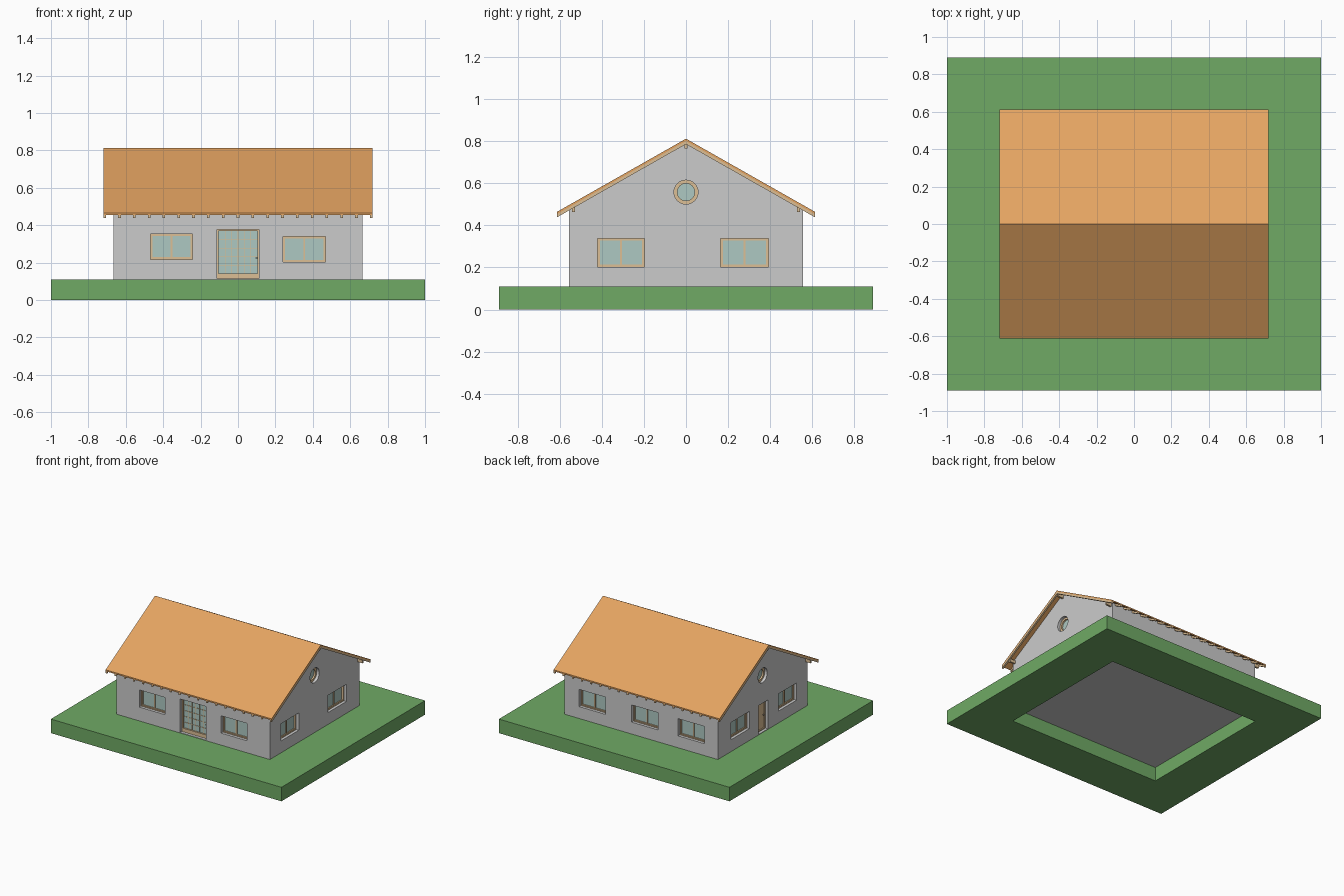
import bpy, bmesh, math
from mathutils import Matrix, Vector

if "Cube" in bpy.data.objects:
    bpy.data.objects.remove(bpy.data.objects["Cube"])

HX, HY, G = 0.665, 0.555, 0.11       # house half sizes, ground level
SLOPE, RIDGE = 0.567, 0.812          # roof pitch and ridge height
ROOF_X, ROOF_Y = 0.72, 0.612


def mat(name, c):
    m = bpy.data.materials.new(name)
    m.diffuse_color = (*c, 1)
    m.use_nodes = True
    m.node_tree.nodes["Principled BSDF"].inputs["Base Color"].default_value = m.diffuse_color
    return m


GRASS = mat("grass", (0.16, 0.40, 0.13))
TILE = mat("roof_orange", (0.78, 0.37, 0.12))
WOOD = mat("wood", (0.72, 0.52, 0.30))
GLASS = mat("glass", (0.42, 0.58, 0.54))
METAL = mat("metal", (0.25, 0.2, 0.15))


def finish(name, bm, material=None):
    bmesh.ops.recalc_face_normals(bm, faces=bm.faces)
    me = bpy.data.meshes.new(name)
    bm.to_mesh(me)
    bm.free()
    ob = bpy.data.objects.new(name, me)
    bpy.context.collection.objects.link(ob)
    if material:
        me.materials.append(material)
    return ob


def boxes(name, lims, material=None):
    """One object made of boxes given as (x0, x1, y0, y1, z0, z1)."""
    bm = bmesh.new()
    for x0, x1, y0, y1, z0, z1 in lims:
        m = Matrix.Translation(((x0 + x1) / 2, (y0 + y1) / 2, (z0 + z1) / 2)) @ \
            Matrix.Diagonal((abs(x1 - x0), abs(y1 - y0), abs(z1 - z0), 1))
        bmesh.ops.create_cube(bm, size=1, matrix=m)
    return finish(name, bm, material)


def prisms(name, profile, spans, material=None):
    """Extrude a y-z profile along each x span."""
    bm = bmesh.new()
    for x0, x1 in spans:
        f = bm.faces.new([bm.verts.new((x0, y, z)) for y, z in profile])
        ext = bmesh.ops.extrude_face_region(bm, geom=[f])["geom"]
        bmesh.ops.translate(bm, vec=(x1 - x0, 0, 0),
                            verts=[v for v in ext if isinstance(v, bmesh.types.BMVert)])
    return finish(name, bm, material)


def disc(name, x, z, r, depth, material=None):
    bm = bmesh.new()
    bmesh.ops.create_cone(bm, cap_ends=True, segments=32, radius1=r, radius2=r, depth=depth,
                          matrix=Matrix.Translation((x, 0, z)) @ Matrix.Rotation(math.pi / 2, 4, 'Y'))
    return finish(name, bm, material)


def cut(ob, cutter):
    mod = ob.modifiers.new("cut", 'BOOLEAN')
    mod.operation, mod.solver, mod.object = 'DIFFERENCE', 'EXACT', cutter
    bpy.context.view_layer.objects.active = ob
    bpy.ops.object.modifier_apply(modifier=mod.name)
    bpy.data.objects.remove(cutter)


def on_wall(side, u0, u1, z0, z1, d0, d1):
    """Box limits on a wall: u along it, d is depth inward from its face."""
    if side in ("front", "back"):
        s = -1 if side == "front" else 1
        return (u0, u1, s * (HY - d0), s * (HY - d1), z0, z1)
    s = -1 if side == "left" else 1
    return (s * (HX - d0), s * (HX - d1), u0, u1, z0, z1)


def frame(side, u0, u1, z0, z1, t, d0, d1, sill=None):
    sill = sill or t
    return [on_wall(side, *r, d0, d1) for r in (
        (u0, u0 + t, z0, z1), (u1 - t, u1, z0, z1),
        (u0 + t, u1 - t, z0, z0 + sill), (u0 + t, u1 - t, z1 - t, z1))]


def roof_z(y, drop=0):
    return RIDGE - drop - SLOPE * abs(y)


def chevron(top, bottom, y):
    return [(-y, roof_z(y, top)), (0, roof_z(0, top)), (y, roof_z(y, top)),
            (y, roof_z(y, bottom)), (0, roof_z(0, bottom)), (-y, roof_z(y, bottom))]


# ground slab, open under the house
ground = boxes("ground", [(-1, 1, -0.89, 0.89, 0, G)], GRASS)
cut(ground, boxes("ground_cutter", [(-HX, HX, -HY, HY, -0.1, 0.3)]))

# hollow gabled walls
T = 0.055
walls = prisms("walls", [(-HY, G), (HY, G), (HY, roof_z(HY, 0.011)),
                         (0, roof_z(0, 0.011)), (-HY, roof_z(HY, 0.011))], [(-HX, HX)])
I = HY - T
cut(walls, prisms("room_cutter", [(-I, G + 0.01), (I, G + 0.01), (I, roof_z(I, 0.06)),
                                  (0, roof_z(0, 0.06)), (-I, roof_z(I, 0.06))], [(-HX + T, HX - T)]))

# two-casement windows
WINDOWS = [("front", -0.468, -0.243, 0.218, 0.353), ("front", 0.241, 0.468, 0.204, 0.34)]
WINDOWS += [("back", u, u + 0.23, 0.203, 0.338) for u in (-0.55, -0.147, 0.308)]
for s in ("left", "right"):
    WINDOWS += [(s, -0.42, -0.197, 0.203, 0.338), (s, 0.164, 0.392, 0.203, 0.338)]
for i, (s, u0, u1, z0, z1) in enumerate(WINDOWS):
    cut(walls, boxes("opening", [on_wall(s, u0, u1, z0, z1, -0.05, 0.1)]))
    mid, t = (u0 + u1) / 2, 0.006
    parts = frame(s, u0, u1, z0, z1, t, 0.022, 0.05)
    parts += frame(s, u0 + t, mid, z0 + t, z1 - t, 0.005, 0.027, 0.045)
    parts += frame(s, mid, u1 - t, z0 + t, z1 - t, 0.005, 0.027, 0.045)
    boxes(f"window_frame_{s}_{i}", parts, WOOD)
    boxes(f"window_glass_{s}_{i}", [on_wall(s, u0 + t, u1 - t, z0 + t, z1 - t, 0.034, 0.038)], GLASS)

# glazed front door with thin glazing bars
D0, D1, DB, DT = -0.113, 0.113, G + 0.004, 0.377
cut(walls, boxes("opening", [on_wall("front", D0, D1, DB, DT, -0.05, 0.1)]))
bars = [on_wall("front", u - 0.0015, u + 0.0015, 0.14, 0.37, 0.031, 0.042)
        for u in (-0.066, -0.033, 0, 0.033, 0.066)]
bars += [on_wall("front", D0 + 0.01, D1 - 0.01, z - 0.0015, z + 0.0015, 0.031, 0.042)
         for z in (0.186, 0.232, 0.278, 0.324)]
boxes("front_door_frame", frame("front", D0, D1, DB, DT, 0.008, 0.022, 0.05, 0.028) + bars, WOOD)
boxes("front_door_glass", [on_wall("front", D0 + 0.007, D1 - 0.007, DB + 0.02, DT - 0.007, 0.034, 0.038)], GLASS)
boxes("front_door_handle", [on_wall("front", 0.094, 0.107, 0.223, 0.228, 0.012, 0.016),
                            on_wall("front", 0.103, 0.107, 0.223, 0.228, 0.016, 0.024)], METAL)

# solid side door
S = ("left", -0.065, 0.05, DB, 0.34)
cut(walls, boxes("opening", [on_wall(*S, -0.05, 0.1)]))
boxes("side_door_frame", frame(*S, 0.008, 0.022, 0.05), WOOD)
boxes("side_door", [on_wall("left", -0.058, 0.043, DB, 0.333, 0.03, 0.045)], WOOD)
boxes("side_door_handle", [on_wall("left", -0.052, -0.04, 0.223, 0.228, 0.018, 0.03)], METAL)

# round gable windows
for s, side in ((-1, "left"), (1, "right")):
    cut(walls, disc("opening", s * HX, 0.558, 0.057, 0.2))
    ring = disc("round_window_frame_" + side, s * (HX - 0.036), 0.558, 0.057, 0.028, WOOD)
    cut(ring, disc("ring_cutter", s * HX, 0.558, 0.041, 0.2))
    disc("round_window_glass_" + side, s * (HX - 0.036), 0.558, 0.043, 0.004, GLASS)

# roof covering, rafters and purlins
prisms("roof_covering", chevron(0, 0.011, ROOF_Y), [(-ROOF_X, ROOF_X)], TILE)
N, W = 19, 0.014
step = (2 * ROOF_X - W) / (N - 1)
prisms("rafters", chevron(0.011, 0.026, ROOF_Y),
       [(-ROOF_X + k * step, -ROOF_X + k * step + W) for k in range(N)], WOOD)
px = ROOF_X - 0.01
boxes("purlins", [(-px, px, y - 0.007, y + 0.007, z - 0.02, z + 0.004) for y, z in
                  ((-0.535, roof_z(0.535, 0.026)), (0, roof_z(0, 0.026)), (0.535, roof_z(0.535, 0.026)))], WOOD)
